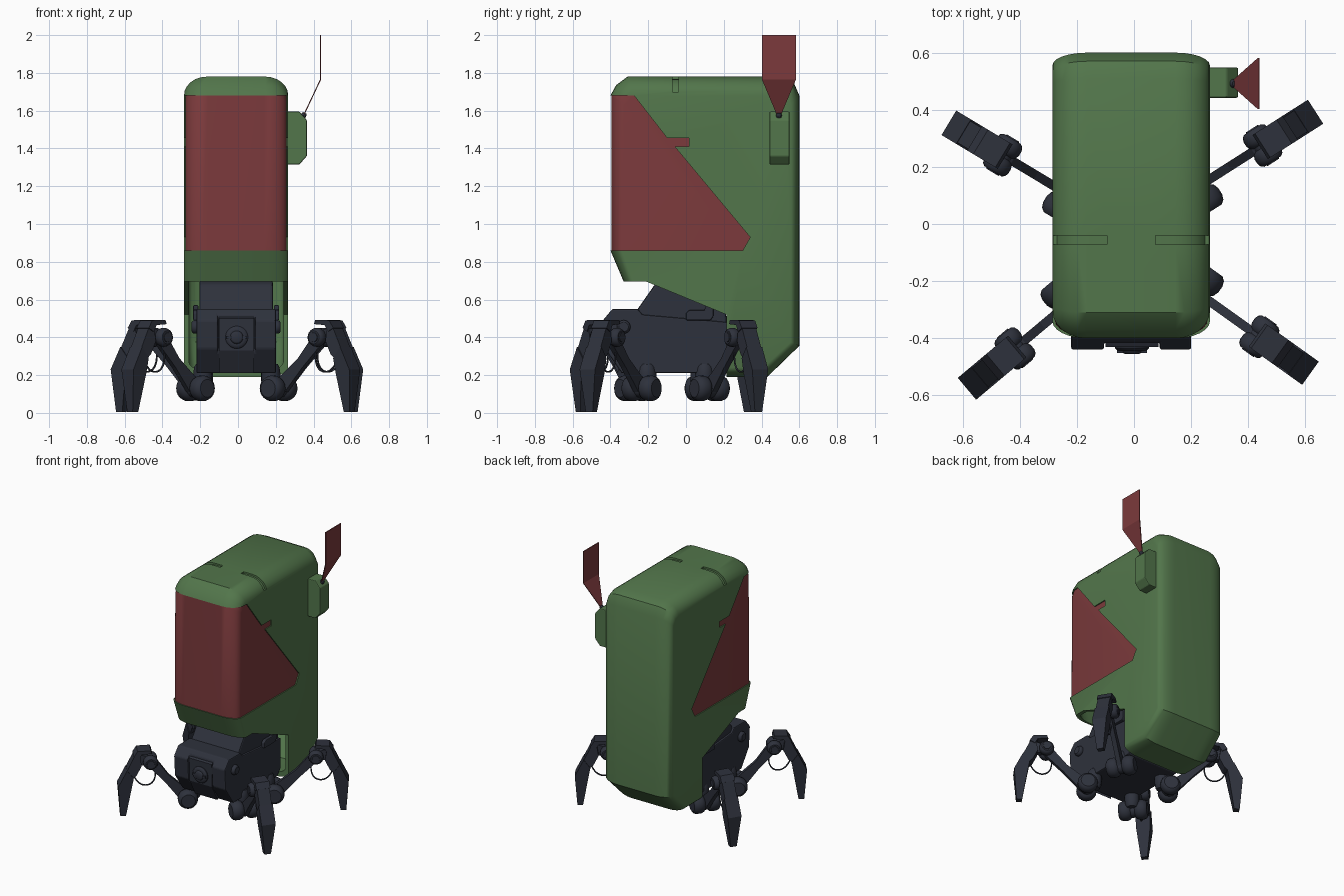
import bpy, bmesh, math
from mathutils import Vector, Matrix

if "Cube" in bpy.data.objects:
    bpy.data.objects.remove(bpy.data.objects["Cube"])

def material(name, rgb):
    m = bpy.data.materials.new(name)
    m.diffuse_color = (*rgb, 1)
    m.use_nodes = True
    m.node_tree.nodes["Principled BSDF"].inputs["Base Color"].default_value = m.diffuse_color
    return m

GREEN = material("green", (0.085, 0.18, 0.07))
RED = material("red", (0.2, 0.042, 0.045))
DARK = material("dark", (0.027, 0.031, 0.045))
CX = -0.01

def finish(ob, mat=None, smooth=None, bevel=0):
    if bevel:
        b = ob.modifiers.new("bevel", 'BEVEL')
        b.width, b.segments, b.limit_method = bevel, 2, 'ANGLE'
    if mat:
        ob.data.materials.clear()
        ob.data.materials.append(mat)
    if smooth:
        bpy.ops.object.select_all(action='DESELECT')
        ob.select_set(True)
        bpy.context.view_layer.objects.active = ob
        bpy.ops.object.shade_smooth_by_angle(angle=math.radians(smooth))
    return ob

def from_bm(name, bm):
    bmesh.ops.recalc_face_normals(bm, faces=bm.faces)
    me = bpy.data.meshes.new(name)
    bm.to_mesh(me)
    bm.free()
    ob = bpy.data.objects.new(name, me)
    bpy.context.collection.objects.link(ob)
    return ob

def loft(name, rings):
    bm = bmesh.new()
    rows = [[bm.verts.new(p) for p in r] for r in rings]
    n = len(rows[0])
    for a, b in zip(rows, rows[1:]):
        for i in range(n):
            bm.faces.new((a[i], a[(i + 1) % n], b[(i + 1) % n], b[i]))
    bm.faces.new(rows[0])
    bm.faces.new(rows[-1])
    return from_bm(name, bm)

def prism(name, prof, x0, x1):
    return loft(name, [[(x, y, z) for y, z in prof] for x in (x0, x1)])

def box(name, lo, hi):
    return prism(name, [(lo[1], lo[2]), (hi[1], lo[2]), (hi[1], hi[2]), (lo[1], hi[2])], lo[0], hi[0])

def boolean(a, b, op='DIFFERENCE'):
    m = a.modifiers.new("bool", 'BOOLEAN')
    m.object, m.operation, m.solver = b, op, 'EXACT'
    bpy.context.view_layer.objects.active = a
    bpy.ops.object.modifier_apply(modifier=m.name)

def disc(name, centre, axis, r, half, seg=20, dome=0.7):
    """Round-edged puck: lathe of a small bulged profile along axis."""
    rings = [[(h * half, math.cos(t) * q * r, math.sin(t) * q * r)
              for t in [2 * math.pi * i / seg for i in range(seg)]]
             for h, q in ((-1, dome), (-0.75, 0.9), (-0.3, 1), (0.3, 1), (0.75, 0.9), (1, dome))]
    ob = loft(name, rings)
    rot = Vector((1, 0, 0)).rotation_difference(Vector(axis)).to_matrix().to_4x4()
    ob.data.transform(Matrix.Translation(centre) @ rot)
    return finish(ob, DARK, 35)

# Tall shell: side profile (y, z) with the inset each point takes at the rounded flanks
OUTER = [(-0.40, 0.86, 0.06, 0), (-0.40, 1.68, 0.07, -0.05), (-0.37, 1.735, 0.06, -0.07), (-0.31, 1.78, 0.03, -0.1),
         (0.51, 1.78, -0.02, -0.1), (0.57, 1.75, -0.04, -0.08), (0.60, 1.68, -0.045, -0.05), (0.60, 0.355, -0.045, 0.02),
         (0.43, 0.19, -0.02, 0.05), (0.215, 0.19, 0, 0.05), (0.215, 0.52, 0, 0), (-0.21, 0.695, 0, 0), (-0.33, 0.695, 0.05, 0)]
INNER = [(-0.36, 0.86, 0.06, 0), (-0.36, 1.66, 0.07, -0.05), (-0.30, 1.74, 0.03, -0.1), (0.50, 1.74, -0.02, -0.1),
         (0.56, 1.66, -0.045, -0.05), (0.56, 0.37, -0.045, 0.02), (0.42, 0.22, -0.02, 0.05), (0.10, 0.22, 0, 0.05),
         (0.10, 0.45, 0, 0), (-0.29, 0.60, 0.05, 0)]

def rounded(name, prof, hw, R=0.12, n=6):
    half = [(hw - R * (1 - math.sin(a)), 1 - math.cos(a)) for a in [math.pi / 2 * i / n for i in range(n + 1)]]
    sec = [(-x, k) for x, k in reversed(half)] + half
    return loft(name, [[(CX + x, y + dy * k, z + dz * k) for y, z, dy, dz in prof] for x, k in sec])

helpers = []
cavity = rounded("cavity_cutter", INNER, 0.25)
window = prism("window_cutter", [(-0.6, 0.86), (-0.6, 1.68), (-0.275, 1.68), (-0.10, 1.455), (0.015, 1.455),
                                 (0.015, 1.41), (-0.06, 1.41), (0.34, 0.93), (0.30, 0.86)], -0.5, 0.5)
shell = rounded("shell", OUTER, 0.276)
canopy = rounded("canopy", OUTER, 0.268)
canopy.data.transform(Matrix.Diagonal((1, 0.987, 1, 1)))
helpers += [cavity, window]
boolean(shell, cavity)
boolean(shell, window)
boolean(canopy, cavity)
boolean(canopy, window, 'INTERSECT')

# Two roof grooves with a sunken floor
for side, x0, x1 in (("left", -0.4, -0.095), ("right", 0.075, 0.4)):
    slot = box("slot_cutter", (x0, -0.072, 1.70), (x1, -0.04, 1.9))
    floor = rounded("roof_groove_" + side, [(y, z - 0.012, dy, dz) for y, z, dy, dz in OUTER], 0.266)
    boolean(floor, cavity)
    boolean(floor, slot, 'INTERSECT')
    boolean(shell, slot)
    finish(floor, GREEN, 35)
    helpers.append(slot)
finish(shell, GREEN, 35)
finish(canopy, RED, 35)

# Antenna pod and bent flag on the right flank
pod = [(0.25, 1.595), (0.325, 1.595), (0.365, 1.55), (0.365, 1.36), (0.325, 1.315), (0.25, 1.315)]
finish(loft("antenna_pod", [[(x, y, z) for x, z in pod] for y in (0.442, 0.548)]), GREEN, bevel=0.006)
flag = [(0.345, 1.57, 0.008), (0.437, 1.765, 0.09), (0.437, 2.0, 0.09)]
finish(loft("antenna_flag", [[(x - 0.003, 0.492 - w, z), (x + 0.003, 0.492 - w, z), (x + 0.003, 0.492 + w, z),
                              (x - 0.003, 0.492 + w, z)] for x, z, w in flag]), RED)
disc("antenna_pin", (0.345, 0.492, 1.57), (0.43, 0, 0.9), 0.015, 0.02, 10)

# Body under the shell, with recessed face
body = prism("body", [(-0.34, 0.21), (-0.43, 0.34), (-0.44, 0.49), (-0.39, 0.55), (-0.255, 0.55), (-0.23, 0.52),
                      (0.0, 0.50), (0.22, 0.48), (0.22, 0.26), (0.18, 0.21)], CX - 0.21, CX + 0.21)
recess = box("recess_cutter", (-0.105, -0.6, 0.1), (0.09, -0.415, 0.7))
helpers.append(recess)
boolean(body, recess)
finish(body, DARK, bevel=0.012)
finish(prism("body_neck", [(-0.27, 0.53), (-0.165, 0.68), (-0.12, 0.70), (0.20, 0.60), (0.215, 0.5), (0.215, 0.4), (-0.25, 0.4)],
             CX - 0.195, CX + 0.195), DARK, bevel=0.012)
finish(prism("face_plate", [(-0.36, 0.21), (-0.425, 0.33), (-0.43, 0.50), (-0.40, 0.515), (-0.33, 0.40)], -0.10, 0.085), DARK)
disc("eye_ring", (-0.007, -0.43, 0.40), (0, 1, 0), 0.06, 0.015)
disc("eye_lens", (-0.007, -0.44, 0.40), (0, 1, 0), 0.035, 0.015)
finish(box("eye_bar", (-0.06, -0.452, 0.392), (0.046, -0.43, 0.408)), DARK)
for side, s in (("left", -1), ("right", 1)):
    disc("body_knob_" + side, (CX + s * 0.215, -0.33, 0.455), (1, 0, 0), 0.036, 0.02)
    x = sorted((CX + s * 0.2, CX + s * 0.228))
    finish(prism("body_latch_" + side, [(0.0, 0.49), (0.13, 0.49), (0.145, 0.51), (0.145, 0.57), (0.10, 0.57), (0.10, 0.545),
                                        (0.02, 0.545), (0.0, 0.53)], *x), DARK, bevel=0.006)

# Legs: built in a local plane (r outwards, z up), then turned into place
def plate(name, prof, width, mw):
    ob = loft(name, [[(r, s * width(z), z) for r, z in prof] for s in (-1, 1)])
    ob.data.transform(mw)
    return finish(ob, DARK)

LEGS = [("front_right", 0.215, -0.235, -35.5, 0.275), ("rear_right", 0.215, 0.125, 32.5, 0.279),
        ("front_left", -0.225, -0.275, 220, 0.25), ("rear_left", -0.225, 0.10, 149, 0.274)]
for tag, hx, hy, deg, k in LEGS:
    mw = Matrix.Translation((hx, hy, 0)) @ Matrix.Rotation(math.radians(deg), 4, 'Z')
    axis = mw.to_3x3() @ Vector((0, 1, 0))
    for i, s in enumerate((-1, 1)):
        disc(f"{tag}_hip_{i}", mw @ Vector((0, s * 0.055, 0.13)), axis, 0.068, 0.042)
        disc(f"{tag}_knee_{i}", mw @ Vector((k, s * 0.036, 0.40)), axis, 0.05, 0.03)
    disc(tag + "_knee_pin", mw @ Vector((k, 0, 0.40)), axis, 0.035, 0.07, 12)
    disc(tag + "_hip_pin", mw @ Vector((0, 0, 0.13)), axis, 0.05, 0.07, 12)
    disc(tag + "_hip_mount", mw @ Vector((-0.05, 0, 0.19)), (0, 0, 1), 0.05, 0.07, 12)
    plate(tag + "_thigh", [(-0.01, 0.17), (0.05, 0.11), (k * 0.6, 0.24), (k + 0.03, 0.38), (k, 0.43), (k - 0.04, 0.41),
                           (k * 0.5, 0.29)], lambda z: 0.016, mw)
    mk = mw @ Matrix.Translation((k, 0, 0))
    plate(tag + "_ankle", [(0, 0.43), (0.09, 0.46), (0.11, 0.38), (0, 0.37)], lambda z: 0.022, mk)
    plate(tag + "_foot_cap", [(-0.01, 0.47), (0.0, 0.493), (0.09, 0.49), (0.115, 0.45), (0.08, 0.43), (0.06, 0.465)],
          lambda z: 0.05, mk)
    plate(tag + "_shin", [(0.075, 0.47), (0.11, 0.45), (0.165, 0.335), (0.13, 0.28), (0.095, 0.31), (0.06, 0.38)],
          lambda z: 0.044, mk)
    plate(tag + "_claw", [(0.16, 0.35), (0.22, 0.23), (0.203, 0.005), (0.165, 0.005), (0.13, 0.21), (0.115, 0.29)],
          lambda z: 0.022 + 0.028 * min(1, z / 0.23), mk)
    # Cable looping below the knee
    cu = bpy.data.curves.new(tag + "_cable", 'CURVE')
    cu.dimensions, cu.bevel_depth, cu.bevel_resolution = '3D', 0.005, 1
    sp = cu.splines.new('NURBS')
    path = [(-0.03, 0.36), (-0.05, 0.25), (0.03, 0.19), (0.09, 0.24), (0.11, 0.29)]
    sp.points.add(len(path) - 1)
    for p, (r, z) in zip(sp.points, path):
        p.co = (*(mk @ Vector((r, 0, z))), 1)
    sp.use_endpoint_u, sp.order_u = True, 4
    cu.materials.append(DARK)
    bpy.context.collection.objects.link(bpy.data.objects.new(tag + "_cable", cu))

for h in helpers:
    bpy.data.objects.remove(h, do_unlink=True)
